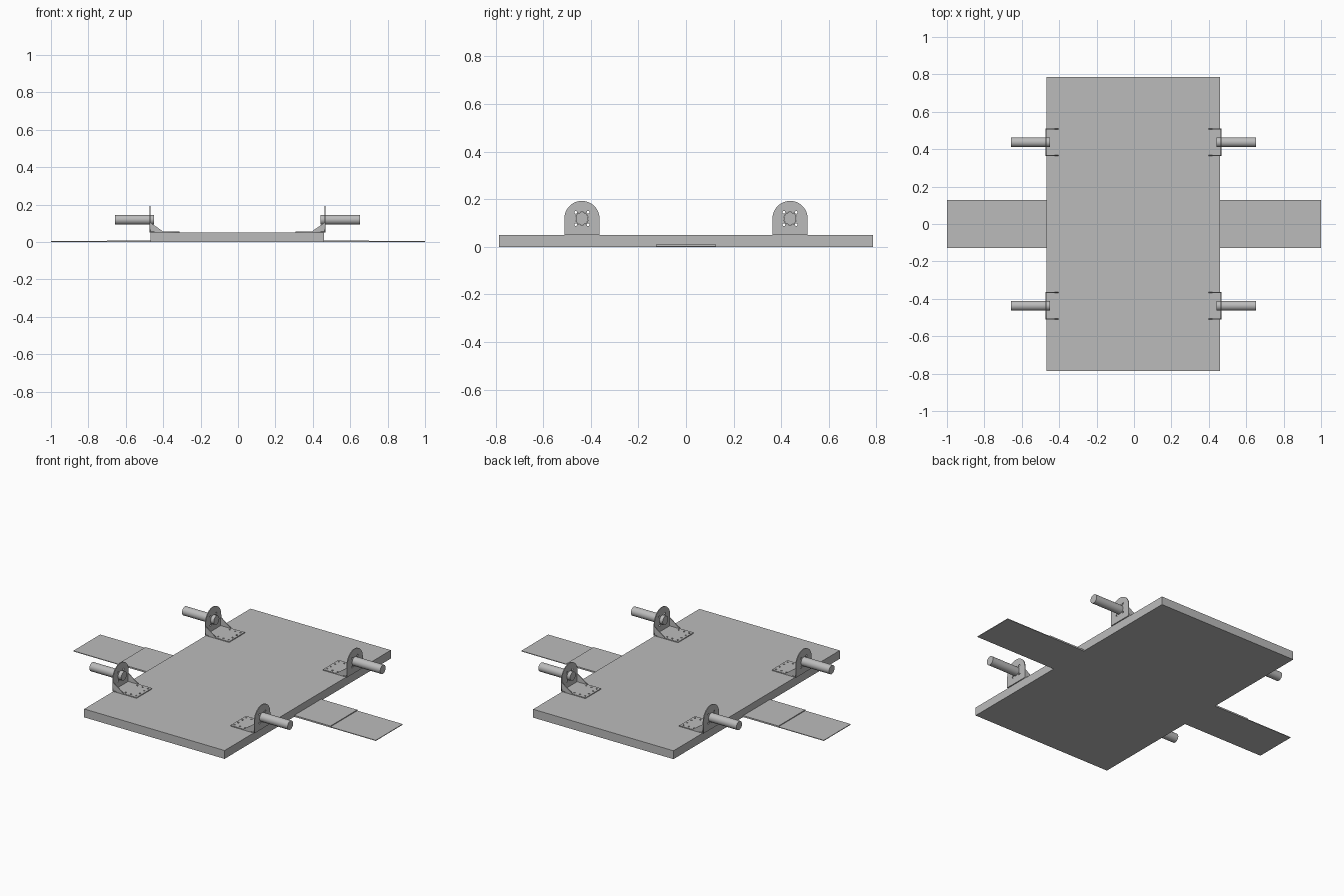
import bpy
import math

if "Cube" in bpy.data.objects:
    bpy.data.objects.remove(bpy.data.objects["Cube"], do_unlink=True)

grey = bpy.data.materials.new("light grey")
grey.use_nodes = True
COLOUR = (0.5, 0.5, 0.5, 1)
grey.diffuse_color = COLOUR
grey.node_tree.nodes["Principled BSDF"].inputs["Base Color"].default_value = COLOUR

SHIFT = -0.003        # small sideways offset of the bed
DECK = 0.05           # top of the bed
AXLE_Z = 0.119
HALF = 0.074          # half width of a bracket
SHEET = 0.005         # bracket sheet thickness


def box(name, x0, x1, y0, y1, z0, z1):
    bpy.ops.mesh.primitive_cube_add(
        size=1, location=((x0 + x1) / 2, (y0 + y1) / 2, (z0 + z1) / 2))
    ob = bpy.context.object
    ob.name = name
    ob.scale = (x1 - x0, y1 - y0, z1 - z0)
    ob.data.materials.append(grey)
    return ob


def ring(cx, cy, r, n=16):
    return [(cx + r * math.cos(2 * math.pi * i / n),
             cy + r * math.sin(2 * math.pi * i / n)) for i in range(n)]


def sheet(name, outlines, location, rotation):
    """Flat plate from an outer outline followed by hole outlines."""
    curve = bpy.data.curves.new(name, "CURVE")
    curve.dimensions = "2D"
    curve.fill_mode = "BOTH"
    curve.extrude = SHEET / 2
    for pts in outlines:
        spline = curve.splines.new("POLY")
        spline.points.add(len(pts) - 1)
        for p, (u, v) in zip(spline.points, pts):
            p.co = (u, v, 0, 1)
        spline.use_cyclic_u = True
    ob = bpy.data.objects.new(name, curve)
    bpy.context.collection.objects.link(ob)
    ob.location = location
    ob.rotation_euler = rotation
    curve.materials.append(grey)
    bpy.ops.object.select_all(action="DESELECT")
    ob.select_set(True)
    bpy.context.view_layer.objects.active = ob
    bpy.ops.object.convert(target="MESH")
    return bpy.context.object


# Bed
box("bed", SHIFT - 0.464, SHIFT + 0.464, -0.785, 0.785, 0, DECK)

# Side flaps: thicker inner leaf, thin outer leaf
for side, label in ((1, "left"), (-1, "right")):
    inner = SHIFT + side * 0.464
    for part, a, b, top in (("inner", inner, side * 0.7, 0.009),
                            ("outer", side * 0.7, side, 0.004)):
        box(f"{label}_{part}_flap", min(a, b), max(a, b), -0.127, 0.127, 0, top)

# Outline of the upright lug: square foot, round head, bolt holes, axle hole
lug = [(-HALF, DECK), (HALF, DECK)]
lug += [(HALF * math.cos(math.pi * i / 24), AXLE_Z + HALF * math.sin(math.pi * i / 24))
        for i in range(25)]
lug_holes = [ring(u, AXLE_Z + v, 0.006) for u in (-0.026, 0.026) for v in (-0.026, 0.026)]
lug_holes.append(ring(0, AXLE_Z, 0.027, 32))

# Bracket with foot plate, upright, gussets and axle at each corner
for side, s_label in ((1, "left"), (-1, "right")):
    for end, e_label in ((-1, "front"), (1, "back")):
        tag = f"{e_label}_{s_label}"
        yc = end * 0.437
        sheet(tag + "_bracket_upright", [lug] + lug_holes,
              (SHIFT + side * 0.468, yc, 0), (math.pi / 2, 0, math.pi / 2))

        foot = [(side * 0.31, -HALF), (side * 0.468, -HALF),
                (side * 0.468, HALF), (side * 0.31, HALF)]
        foot_holes = [ring(side * x, y, 0.005, 12)
                      for x in (0.325, 0.36, 0.395) for y in (-0.055, 0.055)]
        foot_holes += [ring(side * 0.325, y, 0.005, 12) for y in (-0.02, 0.02)]
        sheet(tag + "_bracket_foot", [foot] + foot_holes,
              (SHIFT, yc, DECK + SHEET / 2), (0, 0, 0))

        gusset = [(side * 0.4, DECK), (side * 0.468, DECK),
                  (side * 0.468, 0.105), (side * 0.4, DECK + 0.008)]
        for k, g_label in ((-1, "a"), (1, "b")):
            sheet(f"{tag}_gusset_{g_label}", [gusset],
                  (SHIFT, yc + k * (HALF - SHEET / 2), 0), (math.pi / 2, 0, 0))

        bpy.ops.mesh.primitive_cylinder_add(
            vertices=40, radius=0.026, depth=0.21,
            location=(SHIFT + side * 0.55, yc, AXLE_Z), rotation=(0, math.pi / 2, 0))
        axle = bpy.context.object
        axle.name = tag + "_axle"
        axle.data.materials.append(grey)
        bpy.ops.object.shade_smooth_by_angle()
